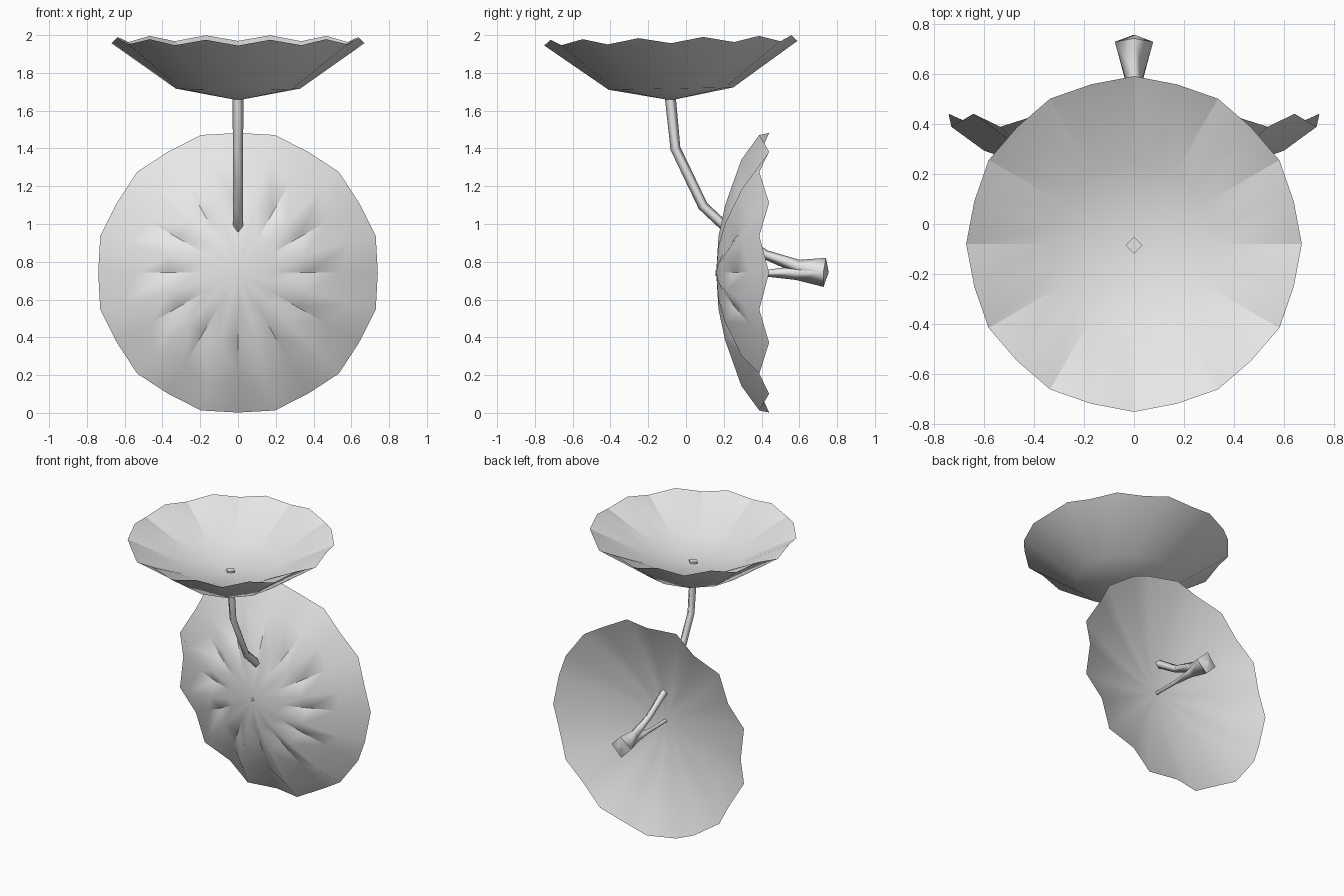
import bpy, bmesh, math
from mathutils import Vector

if "Cube" in bpy.data.objects:
    bpy.data.objects.remove(bpy.data.objects["Cube"])

grey = bpy.data.materials.new("light_grey")
grey.diffuse_color = (0.8, 0.8, 0.8, 1)
grey.use_nodes = True
grey.node_tree.nodes["Principled BSDF"].inputs["Base Color"].default_value = grey.diffuse_color


def finish(bm, name):
    for f in bm.faces:
        f.smooth = True
    me = bpy.data.meshes.new(name)
    bm.to_mesh(me)
    bm.free()
    me.materials.append(grey)
    ob = bpy.data.objects.new(name, me)
    bpy.context.collection.objects.link(ob)
    return ob


def pleated_dish(name, even, odd, place, sharp_from=0, sharp_to=0, flip=False):
    """24-spoke dish; even spokes follow one (radius, height) profile, odd spokes the other.
    Even spokes are creased between the two given ring numbers (0 = centre)."""
    bm = bmesh.new()
    n = 24
    centre = bm.verts.new(place(0, 0, even[0][1]))
    rings = [[centre] * n]
    for e, o in zip(even[1:], odd[1:]):
        ring = []
        for i in range(n):
            r, h = o if i % 2 else e
            a = math.tau * i / n
            ring.append(bm.verts.new(place(r * math.cos(a), r * math.sin(a), h)))
        rings.append(ring)
    for i in range(n):
        j = (i + 1) % n
        bm.faces.new((centre, rings[1][i], rings[1][j]))
        for a, b in zip(rings[1:], rings[2:]):
            bm.faces.new((a[i], b[i], b[j], a[j]))
    for i in range(0, n, 2):
        for k in range(sharp_from, sharp_to):
            bm.edges.get((rings[k][i], rings[k + 1][i])).smooth = False
    if flip:
        bmesh.ops.reverse_faces(bm, faces=bm.faces)
    return finish(bm, name)


def stem(name, path):
    """Four-sided tube in the x = 0 plane; path holds (y, z, radius)."""
    bm = bmesh.new()
    pts = [Vector((0, y, z)) for y, z, r in path]
    rings = []
    for i, p in enumerate(pts):
        t = (pts[min(i + 1, len(pts) - 1)] - pts[max(i - 1, 0)]).normalized()
        x = Vector((1, 0, 0))
        u = x.cross(t)
        r = path[i][2]
        rings.append([bm.verts.new(p + d * r) for d in (x, u, -x, -u)])
    for a, b in zip(rings, rings[1:]):
        for k in range(4):
            m = (k + 1) % 4
            bm.faces.new((a[k], a[m], b[m], b[k]))
    bm.faces.new(rings[0][::-1])
    bm.faces.new(rings[-1])
    bmesh.ops.recalc_face_normals(bm, faces=bm.faces)
    # Hard edges around the top cut and the rim of the flared foot
    for ring in (rings[0], rings[-2]):
        for k in range(4):
            bm.edges.get((ring[k], ring[(k + 1) % 4])).smooth = False
    return finish(bm, name)


def bowl_place(a, b, h):
    return (a, b - 0.08, h + 0.0185 * b)


def disc_place(a, b, h):
    return (a, h, b + 0.742)


# Upper bowl, tipped slightly forward: outer shell and shallower inner surface
pleated_dish("bowl_outside",
             [(0, 1.655), (0.33, 1.717), (0.67, 1.957)],
             [(0, 1.655), (0.319, 1.717), (0.66, 1.987)],
             bowl_place, flip=True)
pleated_dish("bowl_inside",
             [(0, 1.745), (0.33, 1.80), (0.67, 1.957)],
             [(0, 1.745), (0.319, 1.80), (0.66, 1.987)],
             bowl_place, 1, 2)

# Upright pleated disc: deeply creased front and softer back meeting at the rim
pleated_dish("disc_front",
             [(0, 0.16), (0.2, 0.195), (0.37, 0.262), (0.54, 0.335), (0.74, 0.44)],
             [(0, 0.16), (0.2, 0.172), (0.37, 0.207), (0.62, 0.293), (0.755, 0.388)],
             disc_place, 1, 3)
pleated_dish("disc_back",
             [(0, 0.23), (0.2, 0.252), (0.37, 0.295), (0.54, 0.35), (0.74, 0.44)],
             [(0, 0.23), (0.2, 0.24), (0.37, 0.268), (0.62, 0.33), (0.755, 0.388)],
             disc_place, flip=True)

# Long stem from the bowl through the disc to the rear foot
stem("bowl_stem", [(-0.084, 1.762, 0.034), (-0.082, 1.66, 0.029), (-0.056, 1.4, 0.027),
                   (0.09, 1.095, 0.027), (0.24, 0.955, 0.027), (0.42, 0.838, 0.025),
                   (0.59, 0.775, 0.037), (0.727, 0.745, 0.077), (0.755, 0.745, 0.003)])

# Short stem from the disc centre to the rear foot
stem("disc_stem", [(0.155, 0.742, 0.014), (0.42, 0.739, 0.017), (0.58, 0.741, 0.037),
                   (0.727, 0.743, 0.076), (0.754, 0.745, 0.003)])
